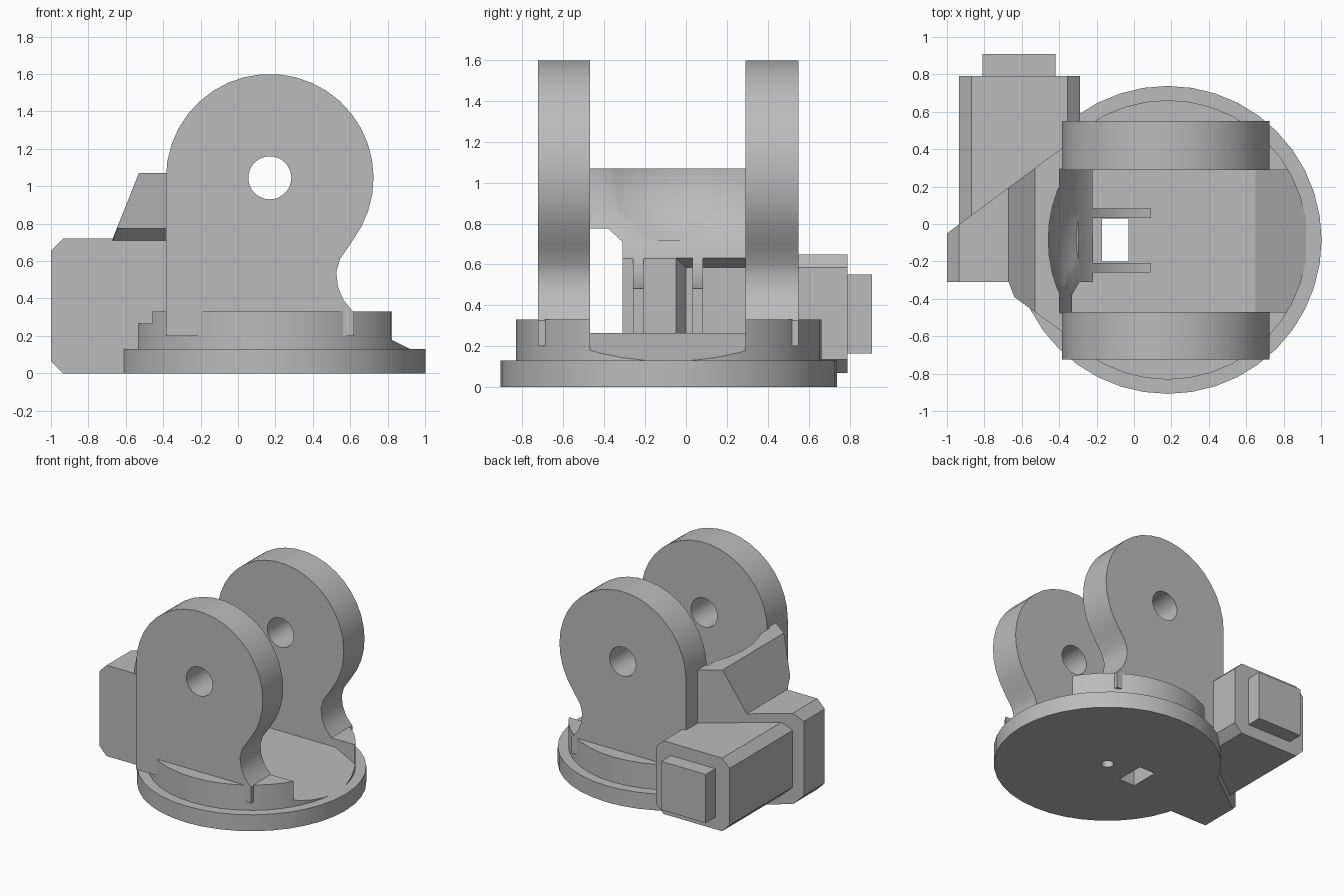
import bpy, bmesh, math
from mathutils import Matrix, Vector

old = bpy.data.objects.get("Cube")
if old:
    bpy.data.objects.remove(old, do_unlink=True)

grey = bpy.data.materials.new("plain grey")
grey.use_nodes = True
grey.diffuse_color = (0.5, 0.5, 0.5, 1)
grey.node_tree.nodes["Principled BSDF"].inputs["Base Color"].default_value = (0.5, 0.5, 0.5, 1)

CX, CY = 0.18, -0.085          # turntable centre
PX, PZ = 0.17, 1.045           # pivot axis
INNER = (-0.47, 0.29)          # gap between the arms


def finish(name, bm):
    bmesh.ops.recalc_face_normals(bm, faces=bm.faces)
    mesh = bpy.data.meshes.new(name)
    bm.to_mesh(mesh)
    bm.free()
    obj = bpy.data.objects.new(name, mesh)
    bpy.context.collection.objects.link(obj)
    mesh.materials.append(grey)
    return obj


def prism(name, pts, axis, lo, hi, cuts=()):
    """Extrude a 2D outline along an axis, then trim with planes (point, outward normal)."""
    place = {"x": lambda a, b, t: (t, a, b),
             "y": lambda a, b, t: (a, t, b),
             "z": lambda a, b, t: (a, b, t)}[axis]
    bm = bmesh.new()
    face = bm.faces.new([bm.verts.new(place(a, b, lo)) for a, b in pts])
    out = bmesh.ops.extrude_face_region(bm, geom=[face])
    shift = Vector(place(0, 0, hi - lo))
    bmesh.ops.translate(bm, vec=shift, verts=[v for v in out["geom"] if isinstance(v, bmesh.types.BMVert)])
    for point, normal in cuts:
        geom = bm.verts[:] + bm.edges[:] + bm.faces[:]
        bmesh.ops.bisect_plane(bm, geom=geom, plane_co=point, plane_no=normal, clear_outer=True)
        bmesh.ops.holes_fill(bm, edges=[e for e in bm.edges if e.is_boundary], sides=0)
    return finish(name, bm)


def box(name, x, y, z):
    return prism(name, [(x[0], y[0]), (x[1], y[0]), (x[1], y[1]), (x[0], y[1])], "z", *z)


def circle(cx, cy, r, n, start=0.0, end=math.tau):
    steps = n if end - start >= math.tau else n + 1
    return [(cx + r * math.cos(start + (end - start) * i / n),
             cy + r * math.sin(start + (end - start) * i / n)) for i in range(steps)]


def cut(obj, *cutters):
    for c in cutters:
        mod = obj.modifiers.new("cut", "BOOLEAN")
        mod.operation = "DIFFERENCE"
        mod.solver = "EXACT"
        mod.object = c
        c.hide_render = True
        c.hide_set(True)


# Cutters: swing clearance, its bulge, pivot bore, base channel and openings
swing = prism("swing_cutter", circle(PX, PZ, 0.57, 64), "y", INNER[0] - 0.005, INNER[1] + 0.005)
bm = bmesh.new()
bmesh.ops.create_uvsphere(bm, u_segments=48, v_segments=32, radius=1,
                          matrix=Matrix.Translation((PX, CY, PZ)) @ Matrix.Diagonal((0.63, 0.68, 0.5, 1)))
bulge = finish("bulge_cutter", bm)
bore = prism("bore_cutter", circle(PX, PZ, 0.115, 32), "y", -1, 1)
channel = prism("channel_cutter", [(-0.8, 0.265), (0.65, 0.265), (1.0, 0.09), (1.0, 0.5), (-0.8, 0.5)],
                "y", *INNER)
slot = box("slot_cutter", (-0.17, -0.03), (-0.2, 0.03), (-0.1, 0.5))
pin = prism("pin_cutter", circle(CX, CY, 0.045, 24), "z", -0.1, 0.1)
recess = prism("recess_cutter", [(-0.31, 0.265), (-0.31, 0.57), (-0.22, 0.635), (-0.1, 0.635), (-0.1, 0.265)],
               "y", -0.2, 0.32, [((-0.22, -0.05, 0), (-0.58, -0.81, 0))])
underside = prism("underside_cutter", [(-0.31, 0.5), (-0.31, 0.71), (-0.38, 0.775), (-0.8, 0.775), (-0.8, 0.5)],
                  "x", -1, 0)

# Turntable
plate = prism("base_plate", circle(CX, CY, 0.823, 40), "z", 0, 0.13)
cut(plate, slot, pin)
ring = prism("raised_disc", circle(CX, CY, 0.747, 40), "z", 0.105, 0.33)
cut(ring, channel, slot)

# Two arms with a waisted front edge
waist = [(0.60, 0.69), (0.545, 0.61), (0.525, 0.54), (0.535, 0.46), (0.565, 0.39), (0.62, 0.325), (0.62, 0.2)]
outline = circle(PX, PZ, 0.555, 22, math.radians(-28), math.pi) + [(-0.385, 0.2)] + waist[::-1]
arms = []
for name, lo, hi in (("right_arm", -0.725, INNER[0]), ("left_arm", INNER[1], 0.55)):
    arm = prism(name, outline, "y", lo, hi)
    cut(arm, bore)
    arms.append(arm)

# Motor housing and the backrest above it share one slanted side
slant = ((-1, -0.05, 0), (-0.46, 0.62, 0))
housing = prism("motor_housing", [(-1, 0.065), (-0.935, 0), (-0.22, 0), (-0.22, 0.72), (-0.935, 0.72), (-1, 0.655)],
                "y", -0.31, 0.5, [slant])
cut(housing, swing, recess, slot)
backrest = prism("backrest", [(-0.22, 0.69), (-0.22, 1.07), (-0.53, 1.07), (-0.682, 0.69)], "y", -0.65, 0.45,
                 [slant, ((-0.64, -0.39, 0), (-0.19, -0.26, 0)), ((-0.67, -0.31, 0), (-0.08, -0.03, 0))])
cut(backrest, swing, bulge, underside)

# Motor body with chamfered edges, and its end cap
c, x0, x1, z0, z1 = 0.065, -0.935, -0.29, 0.07, 0.65
motor = prism("motor_body", [(x0 + c, z0), (x1 - c, z0), (x1, z0 + c), (x1, z1 - c),
                             (x1 - c, z1), (x0 + c, z1), (x0, z1 - c), (x0, z0 + c)], "y", -0.02, 0.79)
cut(motor, swing)
cap = box("motor_cap", (-0.81, -0.42), (0.7, 0.91), (0.165, 0.55))

# Support ribs under the swing clearance
ribs = []
for name, y in (("right_rib", (-0.26, -0.208)), ("left_rib", (0.032, 0.084))):
    rib = box(name, (-0.3, 0.09), y, (0.2, 0.7))
    cut(rib, swing)
    ribs.append(rib)

# Bake the cuts, then shade curved walls smooth
parts = [plate, ring, housing, backrest, motor, cap] + arms + ribs
bpy.context.view_layer.update()
graph = bpy.context.evaluated_depsgraph_get()
baked = [bpy.data.meshes.new_from_object(p.evaluated_get(graph)) for p in parts]
for part, mesh in zip(parts, baked):
    part.modifiers.clear()
    part.data = mesh
for cutter in (swing, bulge, bore, channel, slot, pin, recess, underside):
    bpy.data.objects.remove(cutter, do_unlink=True)
bpy.ops.object.select_all(action="DESELECT")
for part in parts:
    part.select_set(True)
bpy.context.view_layer.objects.active = plate
bpy.ops.object.shade_smooth_by_angle(angle=math.radians(25))
